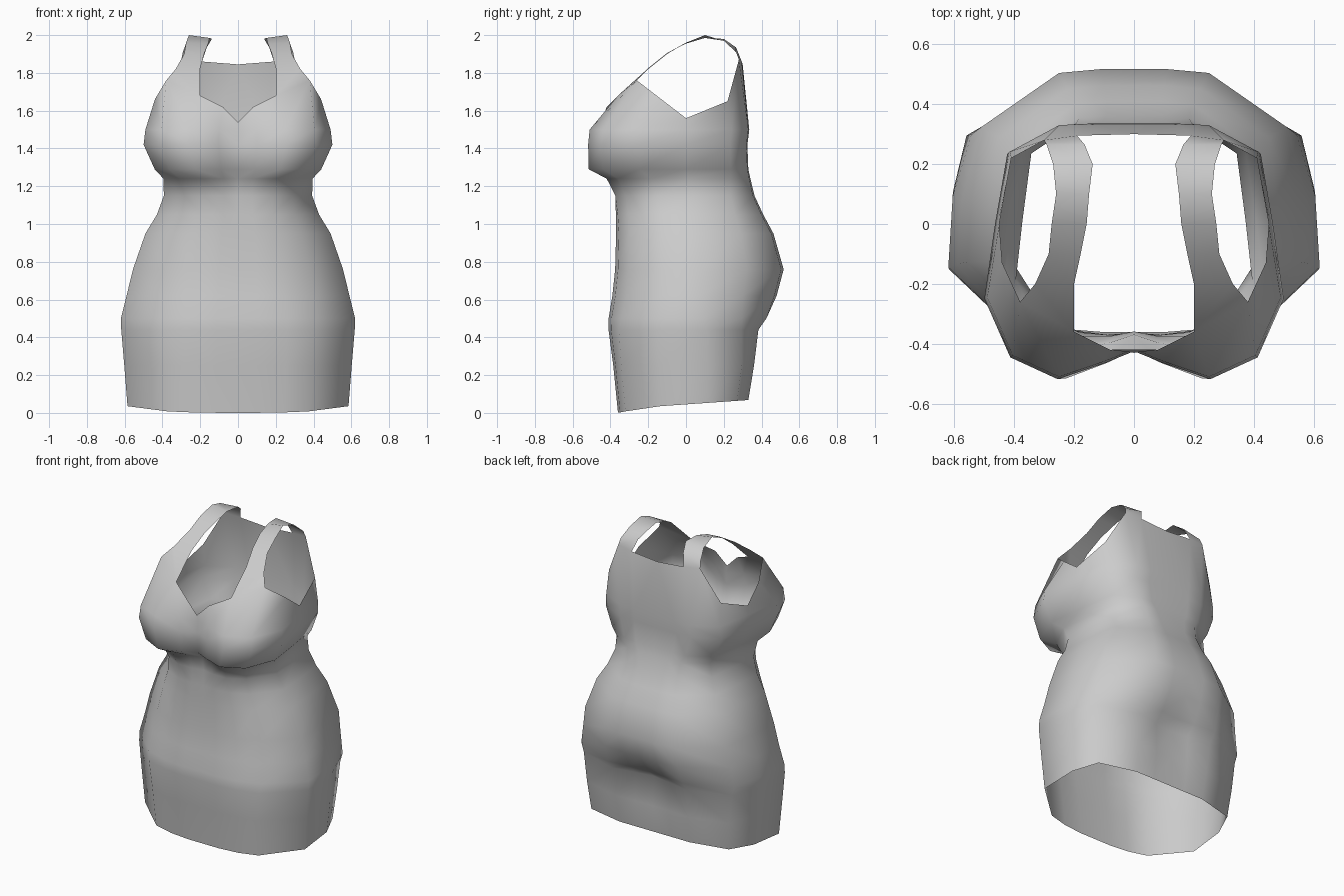
import bpy, bmesh, math

cube = bpy.data.objects.get("Cube")
if cube:
    bpy.data.objects.remove(cube, do_unlink=True)

# Plain grey cloth
cloth = bpy.data.materials.new("grey cloth")
cloth.use_nodes = True
GREY = (0.6, 0.6, 0.6, 1)
cloth.diffuse_color = GREY
cloth.node_tree.nodes["Principled BSDF"].inputs["Base Color"].default_value = GREY

# Half cross-sections from front centre to back centre, as fractions of width and depth
HEM = [(0, -1), (.19, -1), (.42, -.97), (.64, -.89), (1, -.38),
       (.98, .33), (.86, .82), (.44, 1), (.2, 1), (0, 1)]
HIP = [(0, -.98), (.18, -1), (.42, -.96), (.68, -.81), (1, -.34),
       (.975, .16), (.92, .63), (.45, .985), (.2, 1.01), (0, 1.01)]
BUST = [(0, -.82), (.2, -.9), (.5, -1), (.81, -.86), (.98, -.48),
        (.91, 0), (.83, .72), (.5, .985), (.3, 1), (0, 1)]
SECTIONS = [HEM, HIP, BUST, BUST]

# Rings: height, half width, front depth, back depth,
# section (0 hem, 1 hip, 2 bust, mixed between), back dent
RINGS = [
    (.045, .585, .36, .33, 0, 0),
    (.25, .602, .385, .36, 0, .01),
    (.44, .618, .41, .385, .3, .05),
    (.50, .62, .41, .43, .7, .035),
    (.62, .59, .39, .475, 1, 0),
    (.76, .556, .375, .512, 1, 0),
    (.95, .49, .37, .458, 1, 0),
    (1.05, .43, .375, .405, 1.1, 0),
    (1.15, .395, .385, .36, 1.3, 0),
    (1.24, .40, .425, .34, 1.7, 0),
    (1.29, .45, .515, .33, 2, 0),
    (1.42, .51, .518, .325, 2, 0),
    (1.50, .50, .51, .335, 2, 0),
]

# Neckline and armhole edge, one point per column
TOP = [(0, -.43, 1.54), (.08, -.42, 1.62), (.2, -.36, 1.68), (.38, -.26, 1.76),
       (.44, -.13, 1.66), (.45, 0, 1.56), (.41, .22, 1.65), (.30, .28, 1.87),
       (.19, .295, 1.86), (0, .30, 1.845)]

# Shoulder strap: inner x, outer x, y, inner z, outer z
STRAP = [(.2, .33, -.2, 1.825, 1.82), (.178, .285, -.1, 1.905, 1.90),
         (.158, .275, 0, 1.955, 1.96), (.15, .26, .1, 1.985, 2.0),
         (.138, .27, .2, 1.98, 1.97), (.165, .292, .265, 1.935, 1.91)]


def ring_points(z, w, front, back, section, dent):
    k = int(section)
    t = section - k
    pts = []
    for i, ((ax, ay), (bx, by)) in enumerate(zip(SECTIONS[k], SECTIONS[k + 1])):
        x = w * (ax + (bx - ax) * t)
        y = ay + (by - ay) * t
        y *= front if y < 0 else back
        if i >= 8:
            y -= dent * (1 if i == 9 else .6)
        # hem rises towards the back and dips at the front centre
        tilt = .07 * y - .12 * max(0, -y - .2) if z < .1 else 0
        pts.append((x, y, z + tilt))
    return pts


bm = bmesh.new()

# Body shell
rows = [[bm.verts.new(p) for p in ring_points(*r)] for r in RINGS]
rows.append([bm.verts.new(p) for p in TOP])
for lo, hi in zip(rows, rows[1:]):
    for i in range(len(lo) - 1):
        bm.faces.new((lo[i], lo[i + 1], hi[i + 1], hi[i]))

# Strap joined to the front and back of the top edge
edge = rows[-1]
pairs = [(edge[2], edge[3])]
for xi, xo, y, zi, zo in STRAP:
    pairs.append((bm.verts.new((xi, y, zi)), bm.verts.new((xo, y, zo))))
pairs.append((edge[8], edge[7]))
for (a, b), (c, d) in zip(pairs, pairs[1:]):
    bm.faces.new((a, b, d, c))

bmesh.ops.recalc_face_normals(bm, faces=bm.faces)
bm.faces.ensure_lookup_table()
if bm.faces[0].normal.y > 0:                 # front hem face must look forward
    bmesh.ops.reverse_faces(bm, faces=bm.faces)

mesh = bpy.data.meshes.new("dress")
bm.to_mesh(mesh)
bm.free()
mesh.materials.append(cloth)
dress = bpy.data.objects.new("dress", mesh)
bpy.context.collection.objects.link(dress)

# Other half and smooth cloth shading
mirror = dress.modifiers.new("mirror", "MIRROR")
mirror.use_clip = True
mirror.merge_threshold = .001
bpy.ops.object.select_all(action="DESELECT")
dress.select_set(True)
bpy.context.view_layer.objects.active = dress
bpy.ops.object.modifier_apply(modifier="mirror")
bpy.ops.object.shade_smooth_by_angle(angle=math.radians(75))
